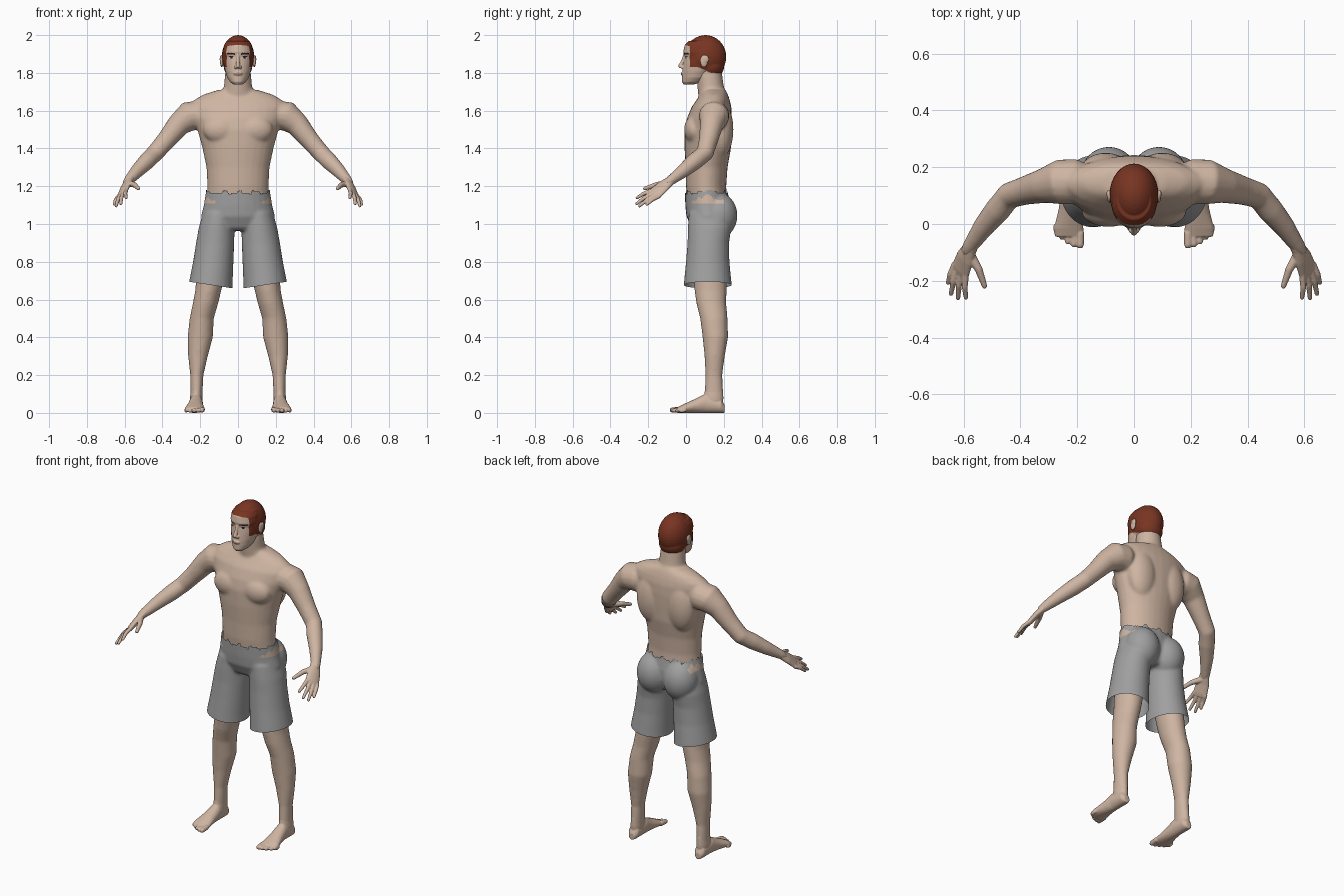
import bpy, bmesh, math
from mathutils import Vector, Matrix

if "Cube" in bpy.data.objects:
    bpy.data.objects.remove(bpy.data.objects["Cube"], do_unlink=True)


def material(name, rgb):
    m = bpy.data.materials.new(name)
    m.use_nodes = True
    m.diffuse_color = (*rgb, 1)
    bsdf = m.node_tree.nodes["Principled BSDF"]
    bsdf.inputs["Base Color"].default_value = (*rgb, 1)
    bsdf.inputs["Roughness"].default_value = 0.7
    return m


SKIN = material("skin", (0.62, 0.46, 0.36))
GREY = material("grey_cloth", (0.35, 0.35, 0.35))
HAIR = material("auburn_hair", (0.19, 0.035, 0.016))
DARK = material("dark_brown", (0.03, 0.015, 0.012))
WHITE = material("eye_white", (0.6, 0.55, 0.5))
LIP = material("lip", (0.42, 0.25, 0.2))


def loft(bm, rings, n=28):
    """Closed skin over elliptical rings given as (centre, u, v)."""
    loops = []
    for c, u, v in rings:
        c, u, v = Vector(c), Vector(u), Vector(v)
        angles = [2 * math.pi * i / n for i in range(n)]
        loops.append([bm.verts.new(c + u * math.cos(a) + v * math.sin(a)) for a in angles])
    for a, b in zip(loops, loops[1:]):
        for i in range(n):
            j = (i + 1) % n
            bm.faces.new((a[i], a[j], b[j], b[i]))
    bm.faces.new(loops[0])
    bm.faces.new(loops[-1])


def stack(bm, rows):
    """Horizontal rings: z, centre x, half width, front y, back y."""
    loft(bm, [((x, (f + b) / 2, z), (w, 0, 0), (0, (b - f) / 2, 0)) for z, x, w, f, b in rows])


def tube(bm, pts):
    """Round-ended tube through points x, y, z, radius."""
    ps = [Vector(p[:3]) for p in pts]
    rings = []
    for i, p in enumerate(ps):
        t = (ps[min(i + 1, len(ps) - 1)] - ps[max(i - 1, 0)]).normalized()
        u = t.cross(Vector((0.3, 0.5, 0.8))).normalized()
        v, r = t.cross(u), pts[i][3]
        ring = [(p, u * r, v * r)]
        if i == 0:
            ring.insert(0, (p - t * r * 0.7, u * r * 0.6, v * r * 0.6))
        if i == len(ps) - 1:
            ring.append((p + t * r * 0.7, u * r * 0.6, v * r * 0.6))
        rings += ring
    loft(bm, rings, 16)


def ball(bm, c, r):
    bmesh.ops.create_uvsphere(bm, u_segments=32, v_segments=20, radius=1,
                              matrix=Matrix.Translation(c) @ Matrix.Diagonal((*r, 1)))


def mirror(bm):
    """Copy everything so far to the other side."""
    geom = bmesh.ops.duplicate(bm, geom=bm.verts[:] + bm.edges[:] + bm.faces[:])["geom"]
    for v in geom:
        if isinstance(v, bmesh.types.BMVert):
            v.co.x = -v.co.x


def finish(name, bm, mats, voxel, passes):
    """Fuse the overlapping parts into one smooth surface."""
    bmesh.ops.recalc_face_normals(bm, faces=bm.faces[:])
    me = bpy.data.meshes.new(name)
    bm.to_mesh(me)
    bm.free()
    ob = bpy.data.objects.new(name, me)
    bpy.context.collection.objects.link(ob)
    rm = ob.modifiers.new("fuse", "REMESH")
    rm.mode, rm.voxel_size = "VOXEL", voxel
    sm = ob.modifiers.new("soften", "SMOOTH")
    sm.factor, sm.iterations = 0.5, passes
    dg = bpy.context.evaluated_depsgraph_get()
    fused = bpy.data.meshes.new_from_object(ob.evaluated_get(dg))
    ob.modifiers.clear()
    ob.data = fused
    fused.name = name
    fused.materials.clear()
    for m in mats:
        fused.materials.append(m)
    for p in fused.polygons:
        p.use_smooth = True
        p.material_index = 0
    return ob


# Body: arms, legs and muscles on both sides, then torso and neck
bm = bmesh.new()
tube(bm, [(.20, .15, 1.575, .08), (.26, .148, 1.57, .08), (.315, .135, 1.525, .062),
          (.375, .12, 1.45, .052), (.44, .1, 1.375, .047), (.48, .05, 1.335, .046),
          (.53, -.01, 1.285, .038), (.575, -.075, 1.235, .028), (.588, -.095, 1.22, .024)])
stack(bm, [(1.0, .11, .085, .04, .21), (.8, .135, .08, .035, .215), (.65, .157, .069, .045, .215),
           (.58, .172, .067, .055, .213), (.5, .192, .064, .075, .22), (.4, .2, .067, .088, .223),
           (.3, .212, .052, .098, .205), (.2, .218, .035, .103, .192), (.1, .22, .032, .098, .197),
           (.05, .222, .034, .09, .2)])
ball(bm, (.09, .045, 1.5), (.095, .055, .075))
ball(bm, (.1, .185, 1.5), (.09, .066, .15))
mirror(bm)
stack(bm, [(1.04, 0, .165, .02, .22), (1.1, 0, .165, .01, .218), (1.2, 0, .162, 0, .213),
           (1.3, 0, .167, -.002, .22), (1.4, 0, .188, -.008, .238), (1.5, 0, .215, -.008, .242),
           (1.56, 0, .238, .005, .243), (1.62, 0, .252, .03, .24), (1.655, 0, .235, .055, .232),
           (1.685, 0, .185, .075, .222), (1.71, 0, .105, .085, .21)])
stack(bm, [(1.6, 0, .1, .06, .23), (1.68, 0, .086, .065, .212), (1.73, 0, .074, .06, .2),
           (1.78, 0, .07, .055, .193), (1.85, 0, .062, .06, .185)])
finish("body", bm, [SKIN], .008, 8)

# Hands: flat palm, four fingers and a thumb
bm = bmesh.new()
along = Vector((.2, -.72, -.62)).normalized()
across = Vector((.6, .65, -.45)).normalized()
flat = along.cross(across)
loft(bm, [(c, across * w, flat * t) for c, w, t in (
    ((.565, -.06, 1.248), .026, .024), ((.578, -.085, 1.228), .028, .021),
    ((.595, -.12, 1.2), .038, .018), ((.61, -.16, 1.165), .042, .015),
    ((.615, -.175, 1.152), .038, .011))])
tips = [(.592, -.26, 1.138), (.62, -.262, 1.107), (.645, -.247, 1.095), (.655, -.208, 1.103)]
for k, tip in enumerate(tips):
    base = Vector((.612, -.162, 1.162)) + across * (k - 1.5) * .021
    mid = base.lerp(Vector(tip), .5) + Vector((.004, -.002, .004))
    tube(bm, [(*base, .0115), (*mid, .0105), (*tip, .008)])
tube(bm, [(.58, -.105, 1.215, .018), (.547, -.16, 1.207, .014), (.526, -.22, 1.187, .0095)])
mirror(bm)
finish("hands", bm, [SKIN], .0035, 3)

# Feet: heel-to-ball wedge, ankle and five toes
bm = bmesh.new()
loft(bm, [((x, y, h / 2), (w, 0, 0), (0, 0, h / 2)) for y, x, w, h in (
    (.205, .222, .018, .04), (.185, .222, .032, .075), (.1, .222, .036, .1),
    (.05, .225, .041, .075), (-.015, .23, .052, .045), (-.045, .229, .05, .03))])
stack(bm, [(.03, .222, .03, .1, .195), (.08, .221, .033, .093, .198), (.13, .22, .03, .102, .195)])
for k in range(5):
    x, r = .19 + k * .021, .015 - k * .0012
    tube(bm, [(x, -.03 + k * .006, r + .004, r), (x, -.075 + k * k * .003, r, r * .9)])
mirror(bm)
finish("feet", bm, [SKIN], .0035, 3)

# Shorts: flared legs, seat and waist, with the hem and waist cut open
bm = bmesh.new()
stack(bm, [(1.06, .1, .085, .015, .235), (.98, .113, .095, .01, .24), (.9, .121, .101, .008, .228),
           (.8, .131, .107, 0, .23), (.7, .143, .115, -.01, .24), (.6, .15, .122, -.018, .248)])
ball(bm, (.088, .172, 1.045), (.1, .1, .12))
mirror(bm)
stack(bm, [(1.24, 0, .167, -.006, .221), (1.17, 0, .17, -.006, .221), (1.1, 0, .181, -.004, .235),
           (1.04, 0, .196, .002, .235), (.98, 0, .19, .03, .215), (.965, 0, .17, .05, .2)])
shorts = finish("shorts", bm, [GREY, SKIN], .008, 5)
bm = bmesh.new()
bm.from_mesh(shorts.data)
for s in (-1, 1):
    half = [f for f in bm.faces if f.calc_center_median().x * s > 0 and f.calc_center_median().z < .8]
    geom = list({e for f in half for e in f.edges}) + list({v for f in half for v in f.verts}) + half
    bmesh.ops.bisect_plane(bm, geom=geom, plane_co=(.03 * s, 0, .66), plane_no=(-.15 * s, 0, 1))
cut = []
for f in bm.faces:
    c = f.calc_center_median()
    ragged = .007 * math.sin(c.x * 75 + 1) + .005 * math.sin(c.x * 170 + c.y * 90)
    if c.z < .66 + .15 * (abs(c.x) - .03) or c.z > 1.168 + ragged:
        cut.append(f)
    elif abs(c.x) > .12 and c.y < .2 and 1.108 < c.z < 1.132 + 2 * ragged:
        f.material_index = 1
bmesh.ops.delete(bm, geom=cut, context="FACES")
bm.to_mesh(shorts.data)
bm.free()

# Head: skull, nape, face, nose and lips, coloured by region
bm = bmesh.new()
ball(bm, (0, .103, 1.885), (.086, .11, .115))
ball(bm, (0, .13, 1.835), (.076, .072, .066))
stack(bm, [(1.738, 0, .022, -.012, .04), (1.752, 0, .042, -.022, .09), (1.775, 0, .057, -.021, .12),
           (1.81, 0, .068, -.019, .14), (1.85, 0, .075, -.014, .15), (1.885, 0, .078, -.009, .16),
           (1.91, 0, .08, -.015, .16), (1.945, 0, .075, -.008, .16), (1.97, 0, .06, .015, .15)])
tube(bm, [(0, -.006, 1.892, .009), (0, -.018, 1.86, .009), (0, -.03, 1.835, .012)])
ball(bm, (0, -.015, 1.795), (.024, .013, .011))
for s in (-1, 1):
    ball(bm, (.011 * s, -.02, 1.83), (.009, .012, .008))
head = finish("head", bm, [SKIN, HAIR, DARK, WHITE, LIP], .003, 4)
for p in head.data.polygons:
    x, y, z = abs(p.center.x), p.center.y, p.center.z
    hairline = 1.948 - 2 * x * x if y < .02 else 1.832 - .4 * max(0, y - .06)
    eye = ((x - .035) / .017) ** 2 + ((z - 1.882) / .007) ** 2
    if z > hairline:
        p.material_index = 1
    elif y < .03:
        if .016 < x < .058 and abs(z - 1.903 + 6 * (x - .04) ** 2) < .0045:
            p.material_index = 2
        elif eye < 1:
            p.material_index = 2 if abs(x - .035) < .007 or z > 1.885 else 3
        elif x < .024 and abs(z - 1.795) < .006 * (1 - x * 25):
            p.material_index = 4

# Ears
bm = bmesh.new()
ball(bm, (.086, .095, 1.862), (.009, .02, .033))
ball(bm, (.089, .105, 1.872), (.008, .016, .022))
mirror(bm)
finish("ears", bm, [SKIN], .003, 2)
